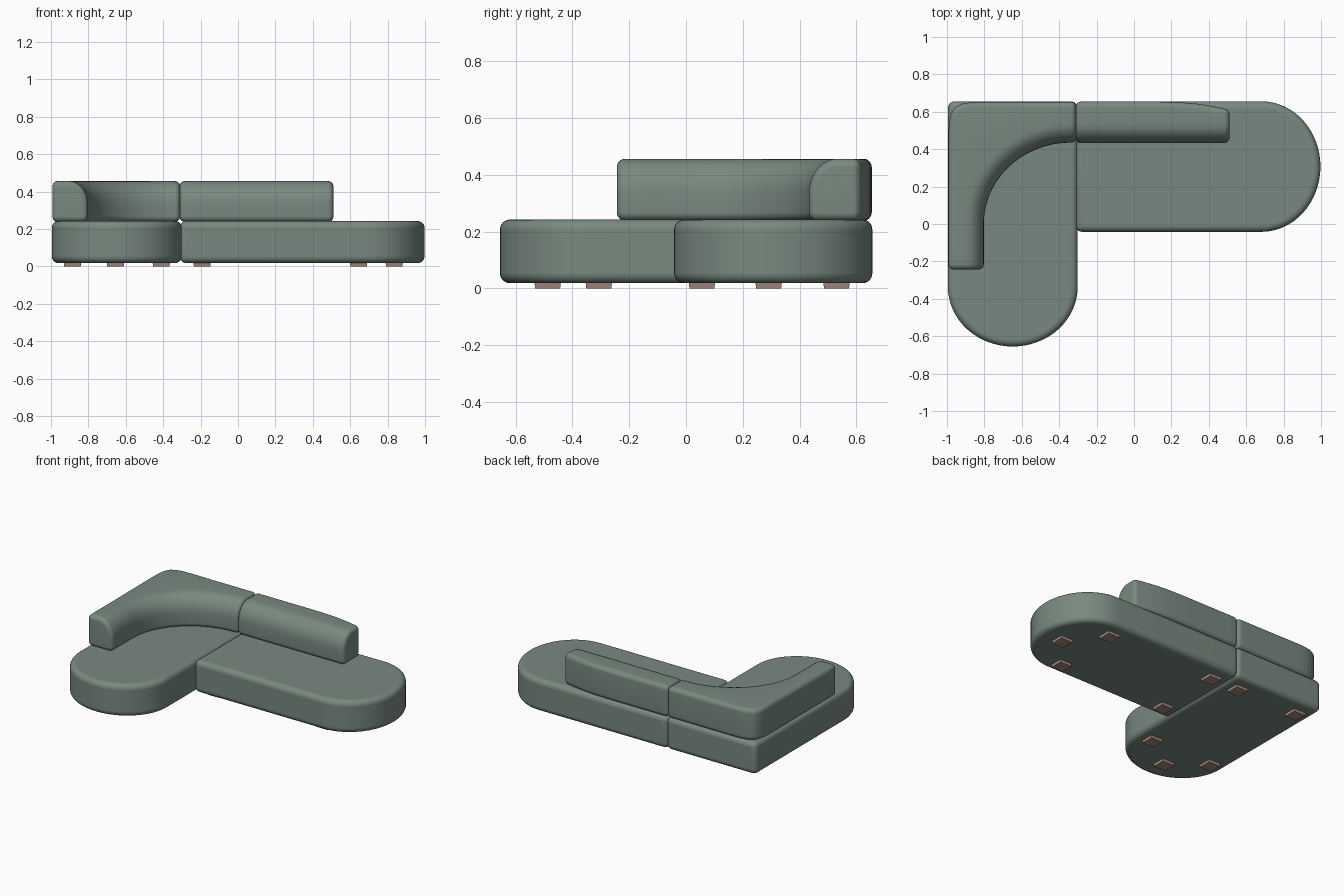
import bpy, bmesh
from math import sin, cos, pi
from mathutils import Vector

if "Cube" in bpy.data.objects:
    bpy.data.objects.remove(bpy.data.objects["Cube"])


def material(name, color):
    m = bpy.data.materials.new(name)
    m.diffuse_color = color
    m.use_nodes = True
    m.node_tree.nodes["Principled BSDF"].inputs["Base Color"].default_value = m.diffuse_color
    return m


FABRIC = material("green_fabric", (0.19, 0.25, 0.215, 1))
WOOD = material("foot_wood", (0.36, 0.25, 0.21, 1))


def finish(bm, name, mat, bevel=0, smooth=True):
    bmesh.ops.recalc_face_normals(bm, faces=bm.faces)
    me = bpy.data.meshes.new(name)
    bm.to_mesh(me)
    bm.free()
    me.materials.append(mat)
    ob = bpy.data.objects.new(name, me)
    bpy.context.collection.objects.link(ob)
    if bevel:
        mod = ob.modifiers.new("soft_edges", 'BEVEL')
        mod.width, mod.segments, mod.limit_method = bevel, 6, 'ANGLE'
    if smooth:
        for f in me.polygons:
            f.use_smooth = True
    return ob


def slab(name, outline, z0, z1):
    bm = bmesh.new()
    face = bm.faces.new([bm.verts.new((x, y, z0)) for x, y in outline])
    ext = bmesh.ops.extrude_face_region(bm, geom=[face], use_keep_orig=True)
    for v in ext["geom"]:
        if isinstance(v, bmesh.types.BMVert):
            v.co.z = z1
    return finish(bm, name, FABRIC, bevel=0.035)


def section(inner, outer, inset, z0=0.238, z1=0.456):
    """Rounded cushion section: big radius on the inner top edge."""
    inner, outer = Vector(inner), Vector(outer)
    width = (inner - outer).length
    d = (inner - outer).normalized()
    pts = []
    # side (0 outer, 1 inner), top flag, horizontal and vertical radius, start angle
    for side, top, rh, rv, a0 in ((1, 0, 0.03, 0.03, -pi / 2), (1, 1, 0.10, 0.12, 0),
                                  (0, 1, 0.03, 0.03, pi / 2), (0, 0, 0.03, 0.03, pi)):
        rh, rv = max(rh - inset, 0.003), max(rv - inset, 0.003)
        cu = width - inset - rh if side else inset + rh
        cz = z1 - inset - rv if top else z0 + inset + rv
        for k in range(9):
            a = a0 + k / 8 * pi / 2
            p = outer + d * (cu + rh * cos(a))
            pts.append((p.x, p.y, cz + rv * sin(a)))
    return pts


def cushion(name, stations, start_dir, end_dir, e=0.028):
    """Loft sections through (inner, outer) stations, with rounded ends."""
    def end(station, direction):
        shift = Vector(direction)
        return [section(*(Vector(p) + shift * e * sin(a) for p in station), e * (1 - cos(a)))
                for a in (k * pi / 12 for k in range(1, 7))]
    rings = end(stations[0], start_dir)[::-1]
    rings += [section(i, o, 0) for i, o in stations]
    rings += end(stations[-1], end_dir)
    bm = bmesh.new()
    rings = [[bm.verts.new(p) for p in r] for r in rings]
    n = len(rings[0])
    for a, b in zip(rings, rings[1:]):
        for k in range(n):
            bm.faces.new((a[k], a[(k + 1) % n], b[(k + 1) % n], b[k]))
    bm.faces.new(rings[0])
    bm.faces.new(rings[-1])
    return finish(bm, name, FABRIC)


# Seats: each is a slab with one half-round end
N = 32
arc = [k * pi / N for k in range(N + 1)]
slab("chaise_seat", [(-0.995, 0.655)] +
     [(-0.648 - 0.347 * cos(a), -0.335 - 0.32 * sin(a)) for a in arc] +
     [(-0.301, 0.655)], 0.018, 0.242)
slab("long_seat", [(-0.312, -0.042)] +
     [(0.68 + 0.317 * sin(a), 0.307 - 0.349 * cos(a)) for a in arc] +
     [(-0.312, 0.656)], 0.018, 0.242)

# Corner backrest: straight arm, then a curved inside and a squarish outside
E = 0.028
cx, cy = -0.31 - E, 0.0
stations = [((-0.803, y), (-0.992, y)) for y in (-0.243 + E, -0.14, -0.07)]
for k in range(33):
    t = k / 32 * pi / 2
    c, s = cos(t), sin(t)
    f = (c ** 14 + s ** 14) ** (-1 / 14)
    stations.append(((cx - (0.803 + cx) * c, cy + 0.435 * s),
                     (cx - (0.992 + cx) * c * f, cy + 0.653 * s * f)))
cushion("corner_backrest", stations, (0, -1), (1, 0))

# Straight backrest: its rear curves in towards the free end
stations = []
for k in range(17):
    x = -0.312 + E + k / 16 * (0.822 - 2 * E)
    stations.append(((x, 0.433), (x, 0.654 - 0.04 * max(0, (x - 0.05) / 0.44) ** 3)))
cushion("straight_backrest", stations, (-1, 0), (1, 0))

# Feet: small tapered blocks under both seats
for i, (x, y) in enumerate([(-0.655, -0.487), (-0.885, -0.307), (-0.41, -0.307),
                            (-0.885, 0.53), (-0.41, 0.53), (-0.192, 0.056),
                            (-0.192, 0.53), (0.645, 0.056), (0.645, 0.53), (0.835, 0.291)]):
    bm = bmesh.new()
    bmesh.ops.create_cube(bm, size=1)
    for v in bm.verts:
        w = 0.094 if v.co.z > 0 else 0.088
        v.co = (x + v.co.x * w, y + v.co.y * w, 0.025 if v.co.z > 0 else 0)
    finish(bm, f"foot_{i + 1}", WOOD, smooth=False)

# Smooth shading with crisp edges kept
for ob in bpy.data.objects:
    ob.select_set(not ob.name.startswith("foot"))
bpy.context.view_layer.objects.active = bpy.data.objects["long_seat"]
bpy.ops.object.shade_smooth_by_angle(angle=0.7)
